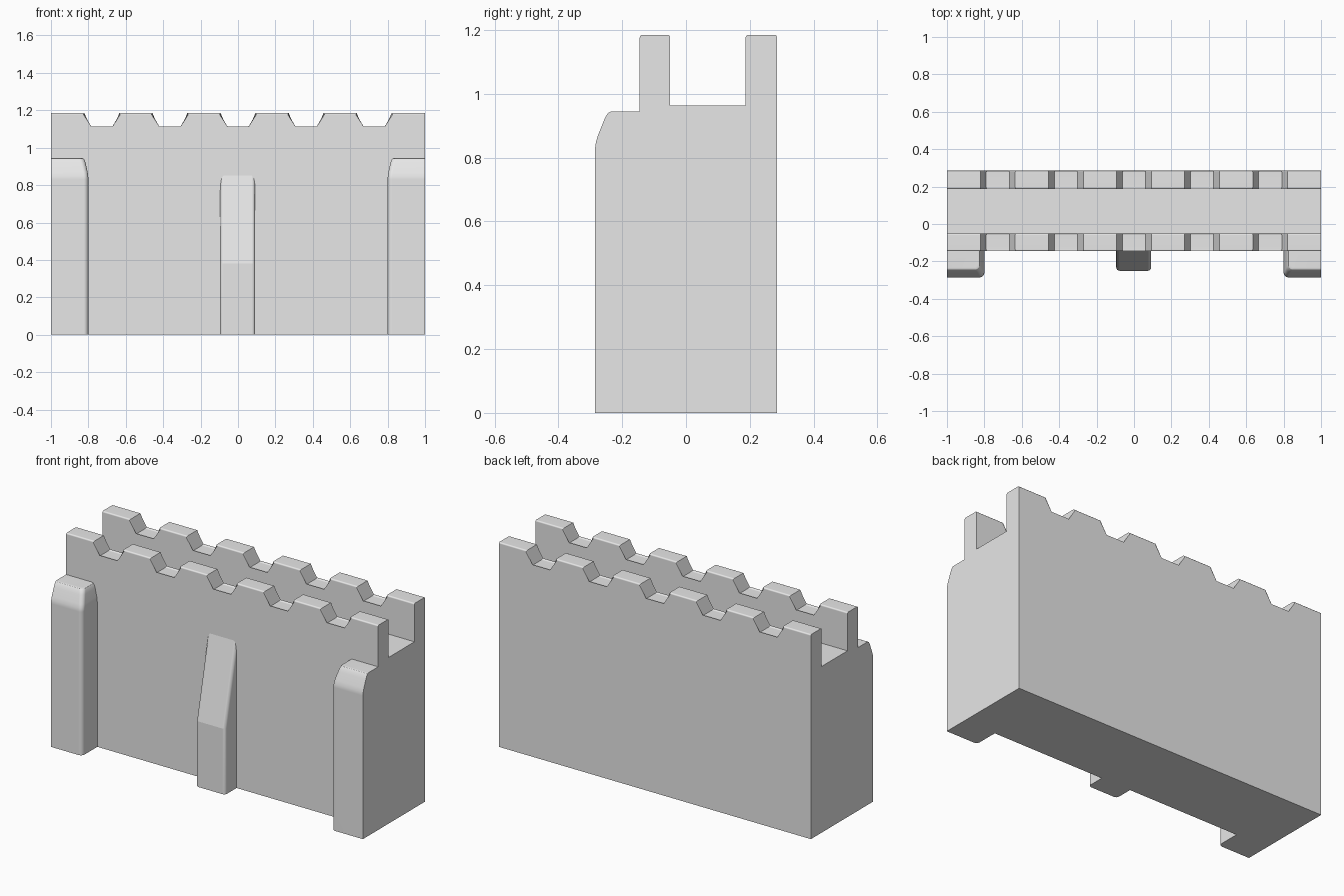
import bpy, bmesh, math

if "Cube" in bpy.data.objects:
    bpy.data.objects.remove(bpy.data.objects["Cube"])

stone = bpy.data.materials.new("grey stone")
stone.diffuse_color = (0.8, 0.8, 0.8, 1)
stone.use_nodes = True
stone.node_tree.nodes["Principled BSDF"].inputs["Base Color"].default_value = stone.diffuse_color

FRONT, BACK = -0.145, 0.285      # outer faces of the wall
WALK = 0.963                     # height of the walkway
TOP, NOTCH = 1.185, 1.105        # tops of merlons and notches


def finish(name, bm, angle=25):
    """Turn a bmesh into a named, shaded object."""
    bmesh.ops.recalc_face_normals(bm, faces=bm.faces)
    me = bpy.data.meshes.new(name)
    bm.to_mesh(me)
    bm.free()
    me.materials.append(stone)
    ob = bpy.data.objects.new(name, me)
    bpy.context.collection.objects.link(ob)
    bpy.ops.object.select_all(action='DESELECT')
    ob.select_set(True)
    bpy.context.view_layer.objects.active = ob
    bpy.ops.object.shade_smooth_by_angle(angle=math.radians(angle))
    mod = ob.modifiers.new("weighted normals", 'WEIGHTED_NORMAL')
    mod.keep_sharp = True
    return ob


def loft(rings):
    """Skin a stack of matching closed rings and cap both ends."""
    bm = bmesh.new()
    vs = [[bm.verts.new(p) for p in ring] for ring in rings]
    n = len(vs[0])
    for a, b in zip(vs, vs[1:]):
        for i in range(n):
            j = (i + 1) % n
            bm.faces.new((a[i], a[j], b[j], b[i]))
    bm.faces.new(vs[0])
    bm.faces.new(vs[-1])
    return bm


def soften(bm, edges, width, segments):
    bmesh.ops.bevel(bm, geom=edges, offset=width, segments=segments,
                    profile=0.5, affect='EDGES')


# Front and back walls, each with a crenellated top
outline = [(1, 0), (-1, 0), (-1, TOP)]
for i in range(5):
    c = -0.728 + 0.364 * i
    outline += [(c - 0.093, TOP), (c - 0.062, NOTCH),
                (c + 0.062, NOTCH), (c + 0.093, TOP)]
outline.append((1, TOP))


def battlement(name, y0, y1):
    bm = loft([[(x, y, z) for x, z in outline] for y in (y0, y1)])
    rim = [e for e in bm.edges
           if all(v.co.z > 1.1 for v in e.verts)
           and abs(e.verts[0].co.y - e.verts[1].co.y) < 0.001]
    soften(bm, rim, 0.008, 3)
    finish(name, bm, 35)


battlement("front_wall", FRONT, -0.05)
battlement("back_wall", 0.187, BACK)

# Wall core carrying the walkway
finish("walkway_core", loft([[(-1, -0.05, z), (1, -0.05, z),
                              (1, 0.187, z), (-1, 0.187, z)]
                             for z in (0, WALK)]))

# Corner buttresses: rounded inner corner, shoulders curving in at the top
LEVELS = [(0, 0, 0), (0.83, 0, 0), (0.85, 0.001, 0.003),
          (0.87, 0.004, 0.009), (0.915, 0.014, 0.027),
          (0.932, 0.019, 0.035), (0.941, 0.025, 0.042),
          (0.945, 0.034, 0.052)]


def buttress_ring(side, z, dx, dy, r=0.024, steps=6):
    x, y = 0.80 + dx, -0.285 + dy
    pts = [(1, FRONT), (x, FRONT)]
    for k in range(steps + 1):
        a = math.pi * (1 + 0.5 * k / steps)
        pts.append((x + r + r * math.cos(a), y + r + r * math.sin(a)))
    pts.append((1, y))
    return [(side * px, py, z) for px, py in pts]


for side, label in ((-1, "left"), (1, "right")):
    finish(label + "_corner_buttress",
           loft([buttress_ring(side, *lv) for lv in LEVELS]))

# Central buttress with a long sloping face that dies into the wall
profile = [(-0.12, 0), (-0.25, 0), (-0.25, 0.38), (-0.12, 0.962)]
bm = loft([[(x, y, z) for y, z in profile] for x in (-0.095, 0.092)])
for v in bm.verts:               # aim the slope at its meeting line
    if v.co.z > 0.9:
        v.co.z = 0.38 + 0.13 * (0.85 - 0.38) / 0.105
front_edges = [e for e in bm.edges
               if abs(e.verts[0].co.x - e.verts[1].co.x) < 0.001
               and abs(e.verts[0].co.z - e.verts[1].co.z) > 0.1
               and min(v.co.y for v in e.verts) < -0.2]
soften(bm, front_edges, 0.018, 10)
finish("central_buttress", bm, 11)
